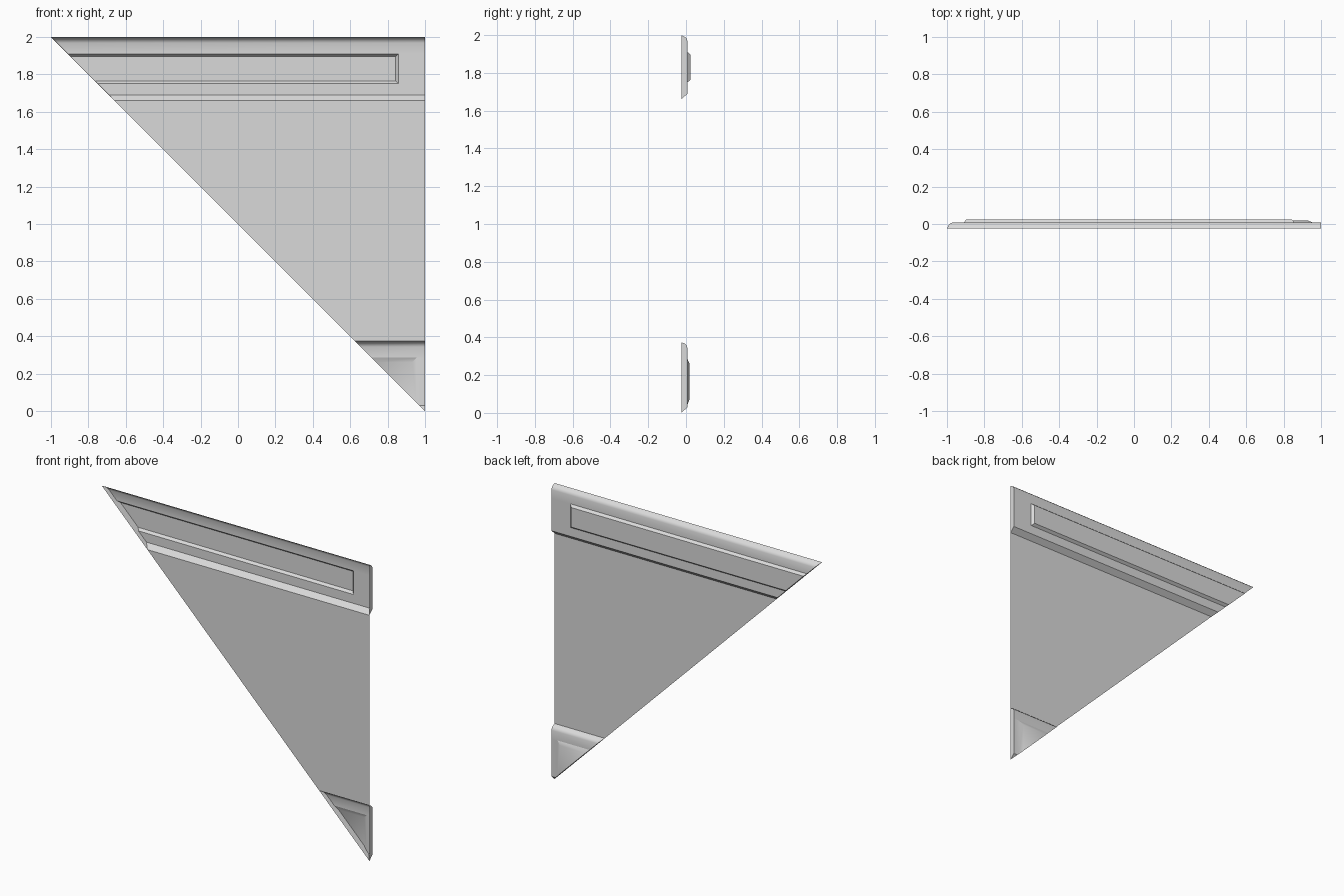
import bpy, bmesh

if "Cube" in bpy.data.objects:
    bpy.data.objects.remove(bpy.data.objects["Cube"])

BACK = -0.025   # plane of the thin sheet and of the open side of the rails
FACE = 0.008    # outer face of the rails

grey = bpy.data.materials.new("light grey")
grey.diffuse_color = (0.7, 0.7, 0.7, 1)
grey.use_nodes = True
grey.node_tree.nodes["Principled BSDF"].inputs["Base Color"].default_value = grey.diffuse_color


def diag(z):
    """x position of the sloping edge at height z"""
    return 1 - z


def build(name, polygons):
    bm = bmesh.new()
    verts = {}
    for poly in polygons:
        face = []
        for p in poly:
            key = tuple(round(c, 4) for c in p)
            if key not in verts:
                verts[key] = bm.verts.new(key)
            if verts[key] not in face:
                face.append(verts[key])
        if len(face) > 2:
            bm.faces.new(face)
    bmesh.ops.recalc_face_normals(bm, faces=bm.faces)
    mesh = bpy.data.meshes.new(name)
    bm.to_mesh(mesh)
    bm.free()
    mesh.materials.append(grey)
    # make the outside face away from the open side
    if sum(f.normal.y * f.area for f in mesh.polygons) < 0:
        mesh.flip_normals()
    obj = bpy.data.objects.new(name, mesh)
    bpy.context.collection.objects.link(obj)
    bpy.ops.object.select_all(action='DESELECT')
    obj.select_set(True)
    bpy.context.view_layer.objects.active = obj
    bpy.ops.object.shade_smooth_by_angle(angle=0.52)
    return obj


def rail(name, bottom, top, z0, z1, xr, bevel, raised):
    """Hollow moulded rail with a raised field between z0 and z1, left of xr"""
    lower = [(BACK, bottom), (FACE, bottom + 0.03), (FACE, z0)]
    upper = [(FACE, z1), (FACE, top - 0.032), (0.004, top - 0.019),
             (-0.006, top - 0.009), (BACK, top)]
    polys = []
    # moulding strips below and above the raised field
    for chain in (lower, upper):
        for (ya, za), (yb, zb) in zip(chain, chain[1:]):
            polys.append([(diag(za), ya, za), (1, ya, za),
                          (1, yb, zb), (diag(zb), yb, zb)])
    # flat face beside the field
    polys.append([(xr, FACE, z0), (1, FACE, z0), (1, FACE, z1), (xr, FACE, z1)])
    # raised field with bevelled borders, cut off by the sloping edge
    a, b = z0 + bevel, z1 - bevel
    outer = [(diag(z0), FACE, z0), (xr, FACE, z0), (xr, FACE, z1), (diag(z1), FACE, z1)]
    inner = [(diag(a), raised, a), (xr - bevel, raised, a),
             (xr - bevel, raised, b), (diag(b), raised, b)]
    polys.append(inner)
    for i in range(3):
        polys.append([outer[i], outer[i + 1], inner[i + 1], inner[i]])
    # end cap and sloping cap
    polys.append([(1, y, z) for y, z in lower + upper])
    polys.append([(diag(z), y, z)
                  for y, z in lower + [(raised, a), (raised, b)] + upper])
    return build(name, polys)


# upper rail with long raised field
rail("upper_rail", 1.66, 2.0, 1.75, 1.91, 0.857, 0.014, 0.025)
# lower corner rail with small triangular field
rail("lower_rail", 0.0, 0.375, 0.045, 0.285, 0.955, 0.024, 0.018)
# thin sheet between the rails
sheet = build("sheet", [[(diag(0.375), BACK, 0.375), (1, BACK, 0.375),
                         (1, BACK, 1.66), (diag(1.66), BACK, 1.66)]])
